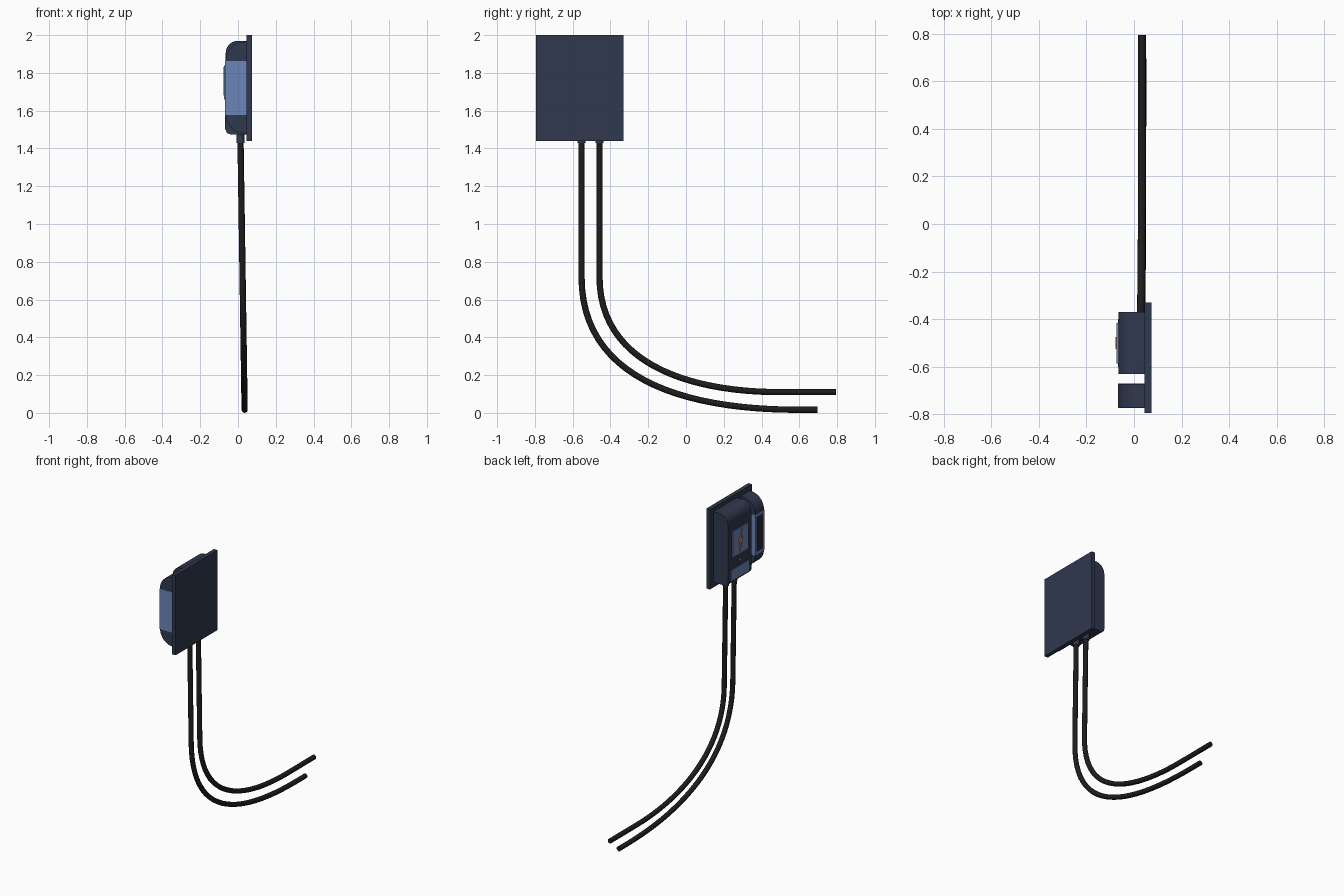
import bpy, bmesh, math
from mathutils import Vector

if "Cube" in bpy.data.objects:
    bpy.data.objects.remove(bpy.data.objects["Cube"])


def mat(name, rgb):
    m = bpy.data.materials.new(name)
    m.diffuse_color = (*rgb, 1)
    m.use_nodes = True
    m.node_tree.nodes["Principled BSDF"].inputs["Base Color"].default_value = m.diffuse_color
    return m


NAVY = mat("navy", (0.030, 0.040, 0.078))
DARK = mat("dark_navy", (0.016, 0.021, 0.038))
BLUE = mat("blue", (0.15, 0.24, 0.48))
ORANGE = mat("orange", (0.65, 0.25, 0.08))
BLACK = mat("black", (0.012, 0.012, 0.012))


def prism(name, pts, offset, material, smooth=False):
    """Extrude a closed outline of 3D points along an offset vector."""
    bm = bmesh.new()
    face = bm.faces.new([bm.verts.new(p) for p in pts])
    ext = bmesh.ops.extrude_face_region(bm, geom=[face])
    bmesh.ops.translate(bm, vec=Vector(offset),
                        verts=[g for g in ext["geom"] if isinstance(g, bmesh.types.BMVert)])
    bmesh.ops.recalc_face_normals(bm, faces=bm.faces)
    me = bpy.data.meshes.new(name)
    bm.to_mesh(me)
    bm.free()
    me.materials.append(material)
    ob = bpy.data.objects.new(name, me)
    bpy.context.collection.objects.link(ob)
    if smooth:
        bpy.ops.object.select_all(action='DESELECT')
        ob.select_set(True)
        bpy.context.view_layer.objects.active = ob
        bpy.ops.object.shade_smooth_by_angle(angle=math.radians(35))
    return ob


def box(name, x, y, z, material):
    pts = [(x[0], y[0], z[0]), (x[1], y[0], z[0]), (x[1], y[1], z[0]), (x[0], y[1], z[0])]
    return prism(name, pts, (0, 0, z[1] - z[0]), material)


def housing(name, y, z, r_top, r_bottom, material):
    """Block against the plate with its outer top and bottom edges rounded."""
    x0, x1, n = -0.065, 0.046, 10
    pts = [(x1, z[0]), (x1, z[1])]
    for (rx, rz), zc, a0 in ((r_top, z[1] - r_top[1], 90), (r_bottom, z[0] + r_bottom[1], 180)):
        for i in range(n + 1):
            a = math.radians(a0 + 90 * i / n)
            pts.append((x0 + rx + rx * math.cos(a), zc + rz * math.sin(a)))
    return prism(name, [(px, y[0], pz) for px, pz in pts], (0, y[1] - y[0], 0), material, True)


# wall plate and the two housings
box("back_plate", (0.045, 0.073), (-0.795, -0.33), (1.44, 2.0), NAVY)
housing("main_housing", (-0.63, -0.37), (1.475, 1.97), (0.065, 0.065), (0.025, 0.025), NAVY)
housing("side_housing", (-0.77, -0.672), (1.48, 1.965), (0.10, 0.10), (0.10, 0.10), NAVY)

# blue sleeve of the side housing: inset dark window in its outer face
box("sleeve_core", (-0.063, 0.045), (-0.772, -0.67), (1.578, 1.862), BLUE)
for nm, y, z in (("sleeve_edge_near", (-0.772, -0.757), (1.578, 1.862)),
                 ("sleeve_edge_far", (-0.685, -0.67), (1.578, 1.862)),
                 ("sleeve_edge_top", (-0.757, -0.685), (1.842, 1.862)),
                 ("sleeve_edge_bottom", (-0.757, -0.685), (1.578, 1.598))):
    box(nm, (-0.068, -0.062), y, z, BLUE)
box("sleeve_window", (-0.066, -0.062), (-0.757, -0.685), (1.598, 1.842), DARK)

# face details of the main housing
box("symbol_panel", (-0.073, -0.064), (-0.585, -0.415), (1.66, 1.84), BLUE)
box("lower_panel", (-0.068, -0.060), (-0.60, -0.40), (1.50, 1.575), BLUE)
bolt = [(-0.013, 0.075), (0.025, -0.012), (0.003, -0.012),
        (0.013, -0.075), (-0.025, 0.012), (-0.003, 0.012)]
prism("bolt_symbol", [(-0.078, -0.50 - 0.0 + y, 1.755 + z) for y, z in bolt], (0.007, 0, 0), ORANGE)
dot = [(-0.068, -0.50 + 0.008 * math.cos(i * math.pi / 6), 1.615 + 0.008 * math.sin(i * math.pi / 6))
       for i in range(12)]
prism("indicator_light", dot, (0.006, 0, 0), ORANGE)


def bez(p, t):
    s = 1 - t
    return s**3 * p[0] + 3 * s * s * t * p[1] + 3 * s * t * t * p[2] + t**3 * p[3]


def cable(name, y0, y_mid, z_low, z_ctrl, y_flat, y_end):
    """Round cable hanging straight, sweeping round and running level."""
    yz = [(y0, 1.46)]
    for i in range(25):
        t = i / 24
        yz.append((bez((y0, y0, y_mid, y_flat), t), bez((0.72, z_ctrl, z_low, z_low), t)))
    yz.append((y_end, z_low))
    cu = bpy.data.curves.new(name, 'CURVE')
    cu.dimensions = '3D'
    cu.bevel_depth = 0.0165
    cu.bevel_resolution = 4
    cu.use_fill_caps = True
    sp = cu.splines.new('POLY')
    sp.points.add(len(yz) - 1)
    for pt, (y, z) in zip(sp.points, yz):
        pt.co = (0.035 - 0.022 * max(0, z - 0.02) / 1.44, y, z, 1)
    sp.use_smooth = True
    cu.materials.append(BLACK)
    bpy.context.collection.objects.link(bpy.data.objects.new(name, cu))


# cables with their collars
cable("outer_cable", -0.553, -0.05, 0.0165, 0.20, 0.60, 0.695)
cable("inner_cable", -0.458, 0.0, 0.11, 0.27, 0.50, 0.795)
for i, y in enumerate((-0.553, -0.458)):
    ring = [(0.013 + 0.022 * math.cos(a * math.pi / 8), y + 0.022 * math.sin(a * math.pi / 8), 1.43)
            for a in range(16)]
    prism("cable_collar_%d" % (i + 1), ring, (0, 0, 0.05), NAVY, True)
